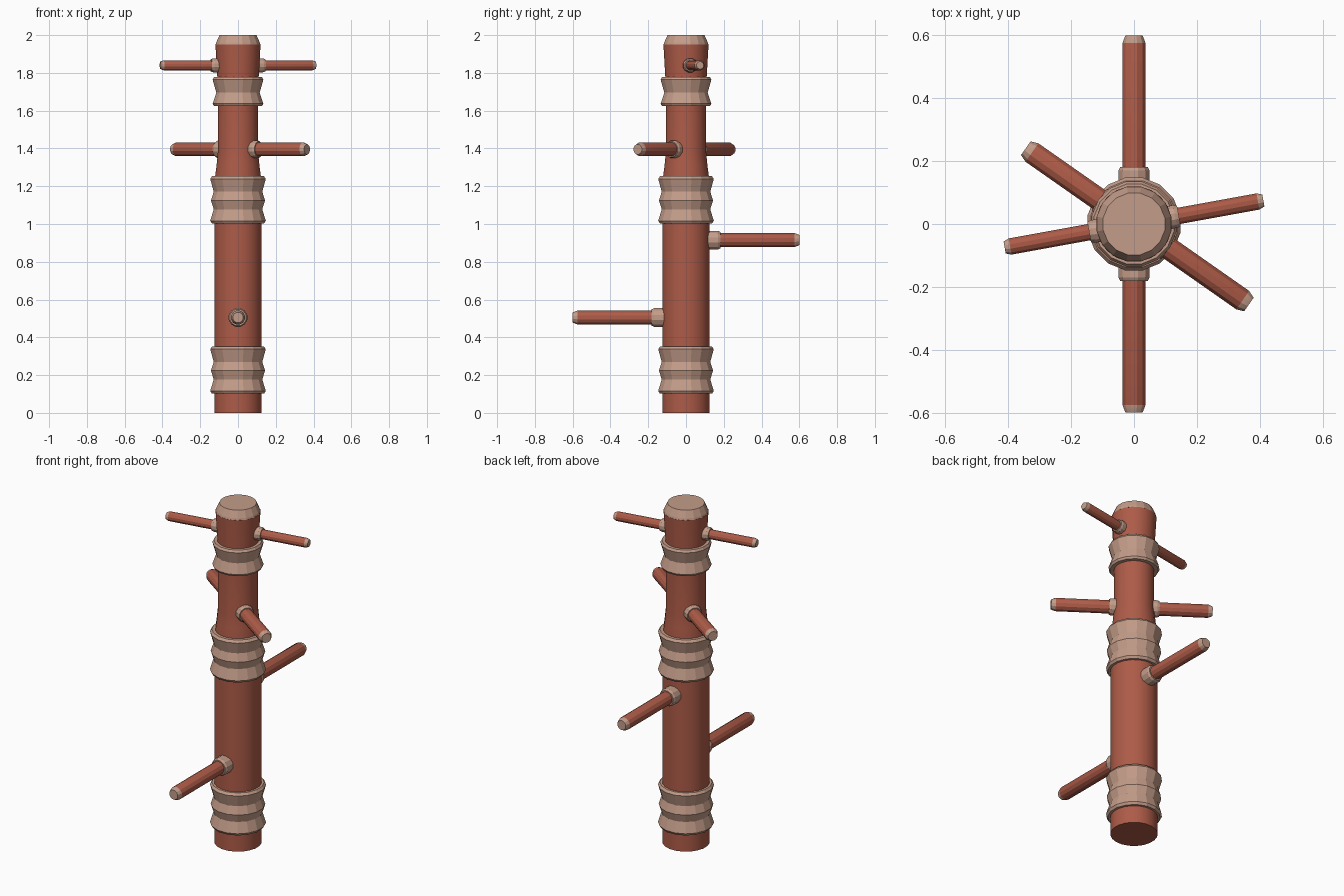
import bpy, bmesh, math
from mathutils import Matrix, Vector

if "Cube" in bpy.data.objects:
    bpy.data.objects.remove(bpy.data.objects["Cube"])


def material(name, rgb):
    m = bpy.data.materials.new(name)
    m.diffuse_color = (*rgb, 1)
    m.use_nodes = True
    m.node_tree.nodes["Principled BSDF"].inputs["Base Color"].default_value = m.diffuse_color
    return m


RED = material("red_brown_wood", (0.42, 0.105, 0.064))
TAN = material("pale_tan_wood", (0.55, 0.335, 0.25))


def lathe(name, profile, sides, mats, matrix=Matrix(), tip_from=None, smooth=True):
    """Closed solid of revolution about z from (radius, height) points."""
    bm = bmesh.new()
    rings = []
    for r, z in profile:
        rings.append([bm.verts.new((r * math.cos(2 * math.pi * (i + 0.5) / sides),
                                    r * math.sin(2 * math.pi * (i + 0.5) / sides), z))
                      for i in range(sides)])
    for a, b in zip(rings, rings[1:]):
        for i in range(sides):
            j = (i + 1) % sides
            bm.faces.new((a[i], a[j], b[j], b[i]))
    bm.faces.new(rings[0][::-1])
    bm.faces.new(rings[-1])
    # everything beyond tip_from takes the second colour
    if tip_from is not None:
        for f in bm.faces:
            if f.calc_center_median().z > tip_from:
                f.material_index = 1
    bm.normal_update()
    me = bpy.data.meshes.new(name)
    bm.to_mesh(me)
    bm.free()
    for m in mats:
        me.materials.append(m)
    ob = bpy.data.objects.new(name, me)
    bpy.context.collection.objects.link(ob)
    ob.matrix_world = matrix
    if smooth:
        bpy.ops.object.select_all(action='DESELECT')
        ob.select_set(True)
        bpy.context.view_layer.objects.active = ob
        bpy.ops.object.shade_smooth_by_angle(angle=math.radians(26))
    return ob


# Post: straight lower trunk, flared neck, slightly widening head
lathe("lower_post", [(0.127, 0), (0.127, 1.1)], 20, [RED])
lathe("upper_post", [(0.127, 1.1), (0.124, 1.24), (0.115, 1.31), (0.108, 1.38),
                     (0.108, 1.7), (0.111, 1.78), (0.121, 1.95)], 20, [RED])
lathe("top_cap", [(0.121, 1.949), (0.118, 1.96), (0.1, 2.0)], 16, [TAN], smooth=False)

# Zigzag bands around the post
big_band = [(0.12, 0), (0.141, 0), (0.15, 0.014), (0.131, 0.075), (0.146, 0.122),
            (0.131, 0.168), (0.15, 0.236), (0.14, 0.25), (0.115, 0.25)]
for name, z in (("lower_band", 0.102), ("middle_band", 1.003)):
    lathe(name, big_band, 16, [TAN], Matrix.Translation((0, 0, z)), smooth=False)
lathe("upper_band", [(0.1, 1.625), (0.13, 1.625), (0.137, 1.637), (0.117, 1.695),
                     (0.137, 1.765), (0.129, 1.778), (0.1, 1.778)],
      16, [TAN], smooth=False)


# Pegs with collar at the root and pale tapered tip
def peg(name, angle, z, length, r, collar_r, collar_end):
    a = math.radians(angle)
    d = Vector((math.cos(a), math.sin(a), 0))
    m = Matrix.Translation((0, 0, z)) @ d.to_track_quat('Z', 'Y').to_matrix().to_4x4()
    tip = length - 0.65 * r
    lathe(name, [(r, 0.06), (r, tip), (r * 0.74, length)], 12,
          [RED, TAN], m, tip_from=tip + 0.001)
    lathe(name + "_collar", [(collar_r, 0.07), (collar_r, collar_end - 0.012),
                             (collar_r * 0.88, collar_end)], 12, [TAN], m, smooth=False)


peg("front_peg", -90, 0.505, 0.6, 0.038, 0.051, 0.182)
peg("back_peg", 90, 0.915, 0.6, 0.038, 0.051, 0.182)
peg("middle_right_peg", -35, 1.395, 0.446, 0.037, 0.048, 0.135)
peg("middle_left_peg", 145, 1.395, 0.42, 0.037, 0.048, 0.135)
peg("top_right_peg", 10.3, 1.84, 0.418, 0.027, 0.038, 0.145)
peg("top_left_peg", 190.3, 1.84, 0.418, 0.027, 0.038, 0.145)
